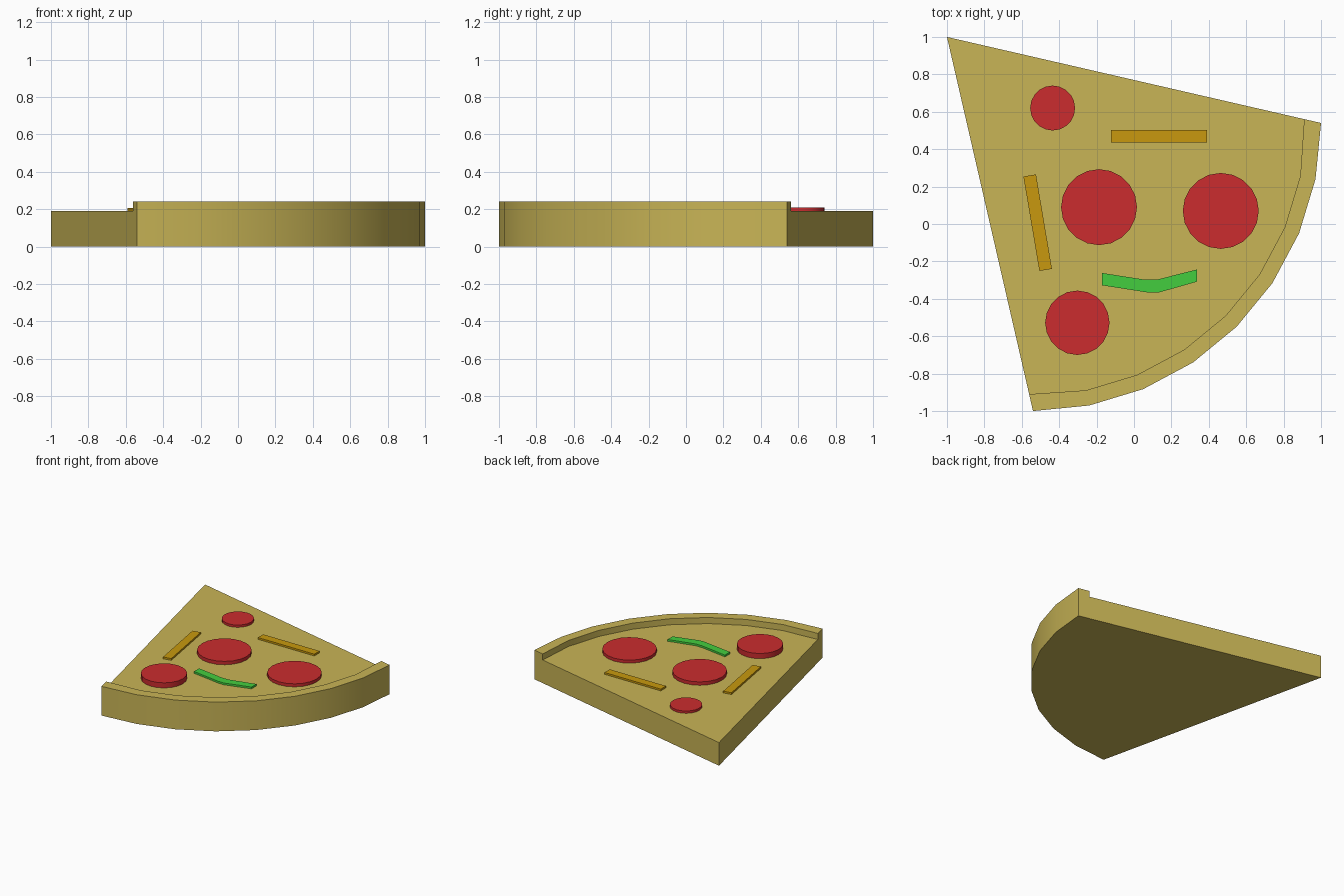
import bpy, bmesh, math

if "Cube" in bpy.data.objects:
    bpy.data.objects.remove(bpy.data.objects["Cube"])

BASE, RIM = 0.19, 0.24          # slab top and crust top heights


def material(name, rgb):
    lin = [((c / 255 + 0.055) / 1.055) ** 2.4 if c > 10 else c / 255 / 12.92 for c in rgb]
    m = bpy.data.materials.new(name)
    m.diffuse_color = (*lin, 1)
    m.use_nodes = True
    m.node_tree.nodes["Principled BSDF"].inputs["Base Color"].default_value = m.diffuse_color
    return m


DOUGH = material("dough", (201, 181, 86))
RED = material("salami_red", (203, 44, 46))
ORANGE = material("cheese_orange", (200, 153, 14))
GREEN = material("pepper_green", (68, 206, 62))


def finish(bm, name, mat):
    bmesh.ops.recalc_face_normals(bm, faces=bm.faces)
    me = bpy.data.meshes.new(name)
    bm.to_mesh(me)
    bm.free()
    me.materials.append(mat)
    ob = bpy.data.objects.new(name, me)
    bpy.context.collection.objects.link(ob)
    bpy.ops.object.select_all(action='DESELECT')
    bpy.context.view_layer.objects.active = ob
    ob.select_set(True)
    bpy.ops.object.shade_smooth_by_angle(angle=math.radians(30))
    return ob


def plate(name, outline, height, mat):
    """Flat topping: outline extruded upward from the slab top."""
    bm = bmesh.new()
    low = [bm.verts.new((x, y, BASE)) for x, y in outline]
    top = [bm.verts.new((x, y, BASE + height)) for x, y in outline]
    bm.faces.new(low)
    bm.faces.new(top)
    for i in range(len(low)):
        j = (i + 1) % len(low)
        bm.faces.new((low[i], low[j], top[j], top[i]))
    return finish(bm, name, mat)


# Slice: wedge with a raised crust along the curved edge
SEG = 8
arc = lambda r: [(-0.54 + r * math.cos(a), 0.54 - r * math.sin(a))
                 for a in (math.pi / 2 * i / SEG for i in range(SEG + 1))]
outer, inner = arc(1.54), arc(1.457)
inner[0], inner[-1] = (0.91, 0.5607), (-0.5607, -0.91)   # ends lie on the cut sides

bm = bmesh.new()
ring = lambda pts, z: [bm.verts.new((x, y, z)) for x, y in pts]
tip_low, tip_top = ring([(-1, 1)], 0) + ring([(-1, 1)], BASE)
out_low, out_top = ring(outer, 0), ring(outer, RIM)
in_low, in_top = ring(inner, BASE), ring(inner, RIM)
bm.faces.new([tip_low] + out_low)
bm.faces.new([tip_top] + in_low)
for a, b in ((out_low, out_top), (out_top, in_top), (in_top, in_low)):
    for i in range(SEG):
        bm.faces.new((a[i], a[i + 1], b[i + 1], b[i]))
for k in (0, -1):
    bm.faces.new((tip_low, out_low[k], out_top[k], in_top[k], in_low[k], tip_top))
finish(bm, "pizza_slice", DOUGH)

# Salami discs: x, y, radius, thickness
for n, (x, y, r, h) in enumerate([(-0.435, 0.62, 0.12, 0.019), (-0.187, 0.09, 0.203, 0.028),
                                  (0.464, 0.07, 0.203, 0.025), (-0.303, -0.528, 0.172, 0.042)]):
    pts = [(x + r * math.cos(math.tau * i / 20), y + r * math.sin(math.tau * i / 20))
           for i in range(20)]
    plate(f"salami_disc_{n + 1}", pts, h, RED)

# Cheese sticks: x, y, angle
for n, (x, y, ang) in enumerate([(0.133, 0.469, 0), (-0.515, 0.007, math.radians(-80.4))]):
    c, s = math.cos(ang), math.sin(ang)
    pts = [(x + u * c - v * s, y + u * s + v * c)
           for u, v in ((-0.256, -0.034), (0.256, -0.034), (0.256, 0.034), (-0.256, 0.034))]
    plate(f"cheese_stick_{n + 1}", pts, 0.015, ORANGE)

# Bent green pepper strip
plate("pepper_strip", [(-0.17, -0.262), (0.06, -0.298), (0.12, -0.298), (0.338, -0.243),
                       (0.338, -0.308), (0.13, -0.367), (0.08, -0.367), (-0.17, -0.328)],
      0.015, GREEN)
